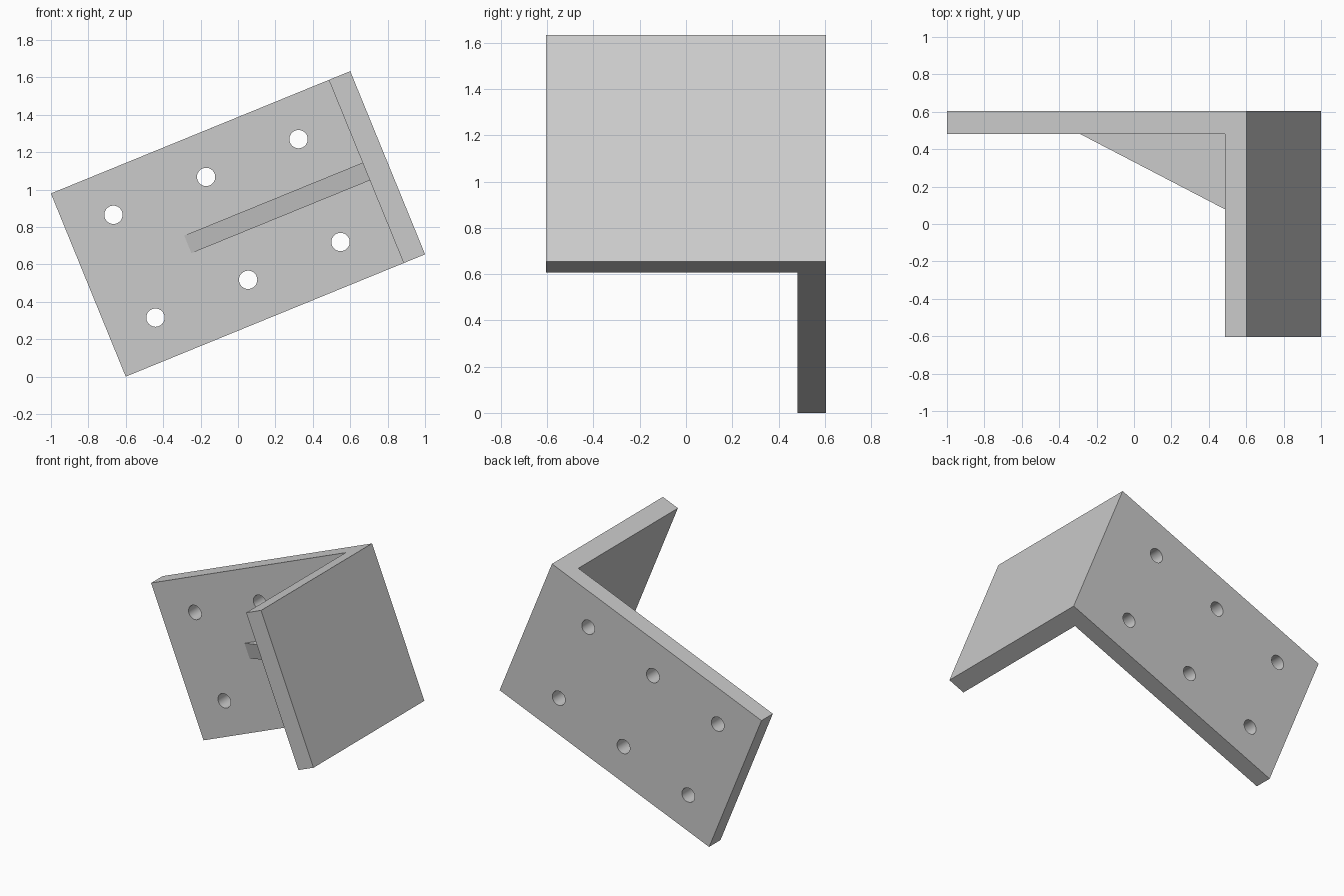
import bpy, bmesh, math
from mathutils import Matrix

if "Cube" in bpy.data.objects:
    bpy.data.objects.remove(bpy.data.objects["Cube"])

L, W, D, T = 1.729, 1.058, 1.21, 0.124   # length, width, depth, plate thickness
TILT = Matrix.Translation((0, 0, 0.817)) @ Matrix.Rotation(math.radians(-22.22), 4, 'Y')


def finish(bm, name):
    bmesh.ops.recalc_face_normals(bm, faces=bm.faces)
    mesh = bpy.data.meshes.new(name)
    bm.to_mesh(mesh)
    bm.free()
    obj = bpy.data.objects.new(name, mesh)
    bpy.context.collection.objects.link(obj)
    obj.matrix_world = TILT
    return obj


def prism(name, outline, width):
    """Extrude an (x, y) outline along local z, centred."""
    bm = bmesh.new()
    face = bm.faces.new([bm.verts.new((x, y, -width / 2)) for x, y in outline])
    ext = bmesh.ops.extrude_face_region(bm, geom=[face])
    verts = [v for v in ext["geom"] if isinstance(v, bmesh.types.BMVert)]
    bmesh.ops.translate(bm, verts=verts, vec=(0, 0, width))
    return finish(bm, name)


# L-shaped bracket: back plate and side flange
x, y = L / 2, D / 2
bracket = prism("angle_bracket", [(-x, y), (x, y), (x, -y), (x - T, -y),
                                  (x - T, y - T), (-x, y - T)], W)

# Triangular stiffening rib in the inner corner, sunk slightly into the plates
xi, yi, e = x - T, y - T, 0.01
prism("corner_rib", [(-0.29, yi), (xi, -0.015), (xi + e, -0.015),
                     (xi + e, yi + e), (-0.29, yi + e)], 0.102)

# Six screw holes through the back plate
bm = bmesh.new()
for hx in (-0.598, -0.063, 0.471):
    for hz in (-0.297, 0.297):
        place = Matrix.Translation((hx, y - T / 2, hz)) @ Matrix.Rotation(math.pi / 2, 4, 'X')
        bmesh.ops.create_cone(bm, cap_ends=True, segments=32, radius1=0.049,
                              radius2=0.049, depth=T * 2, matrix=place)
cutter = finish(bm, "hole_cutter")
cutter.hide_render = True

cut = bracket.modifiers.new("screw_holes", 'BOOLEAN')
cut.operation, cut.solver, cut.object = 'DIFFERENCE', 'EXACT', cutter
bpy.context.view_layer.objects.active = bracket
bracket.select_set(True)
bpy.ops.object.modifier_apply(modifier=cut.name)
bpy.data.objects.remove(cutter)
bpy.ops.object.shade_smooth_by_angle(angle=math.radians(30))
